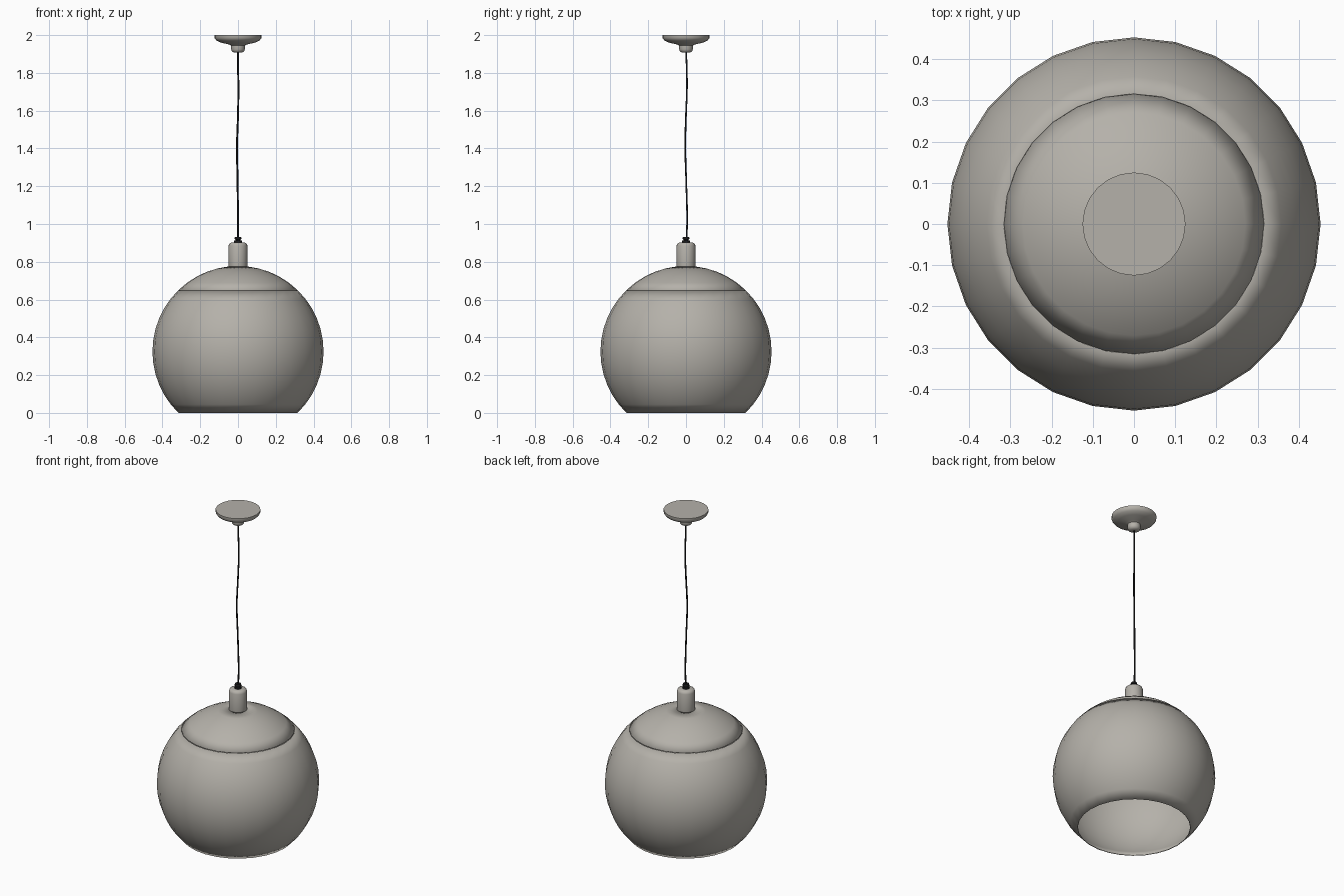
import bpy, math

cube = bpy.data.objects.get("Cube")
if cube:
    bpy.data.objects.remove(cube, do_unlink=True)


def material(name, rgb):
    m = bpy.data.materials.new(name)
    m.use_nodes = True
    colour = (*rgb, 1)
    m.diffuse_color = colour
    m.node_tree.nodes["Principled BSDF"].inputs["Base Color"].default_value = colour
    return m


GREY = material("warm grey", (0.46, 0.44, 0.40))
BLACK = material("black", (0.012, 0.012, 0.013))


def finish(obj, mat, angle=40):
    obj.data.materials.append(mat)
    bpy.context.collection.objects.link(obj)
    bpy.ops.object.select_all(action="DESELECT")
    obj.select_set(True)
    bpy.context.view_layer.objects.active = obj
    if obj.type == "MESH":
        bpy.ops.object.shade_smooth_by_angle(angle=math.radians(angle))
    return obj


def lathe(name, profile, mat, sides=28, caps=True):
    """Turn (radius, z) points, listed bottom to top, about the z axis."""
    verts = [(r * math.cos(2 * math.pi * i / sides), r * math.sin(2 * math.pi * i / sides), z)
             for r, z in profile for i in range(sides)]
    faces = []
    for k in range(len(profile) - 1):
        a, b = k * sides, (k + 1) * sides
        for i in range(sides):
            j = (i + 1) % sides
            faces.append((a + i, a + j, b + j, b + i))
    if caps:
        faces.append(tuple(reversed(range(sides))))
        faces.append(tuple(range(len(verts) - sides, len(verts))))
    mesh = bpy.data.meshes.new(name)
    mesh.from_pydata(verts, [], faces)
    return finish(bpy.data.objects.new(name, mesh), mat)


def globe_arc(z0, z1, steps, radius=0.453, centre=0.325):
    """Profile points on the globe between two heights."""
    t0, t1 = (math.asin((z - centre) / radius) for z in (z0, z1))
    angles = [t0 + (t1 - t0) * i / steps for i in range(steps + 1)]
    return [(radius * math.cos(t), centre + radius * math.sin(t)) for t in angles]


# Globe shade, open below, with a separate crown
for name, arc in (("shade_globe", globe_arc(0, 0.648, 12)),
                  ("shade_crown", globe_arc(0.65, 0.775, 5))):
    shell = lathe(name, arc, GREY, caps=False)
    solid = shell.modifiers.new("thickness", "SOLIDIFY")
    solid.thickness = 0.004
    solid.offset = -1

# Lamp socket on the crown
lathe("socket", [(0.048, 0.755), (0.05, 0.765), (0.05, 0.885),
                 (0.046, 0.896), (0.036, 0.902)], GREY, 24)

# Cord grip
lathe("cord_grip", [(0.02, 0.9), (0.02, 0.912), (0.014, 0.914),
                    (0.014, 0.918), (0.019, 0.92), (0.017, 0.93)], BLACK, 12)

# Ceiling canopy with its stepped neck
lathe("ceiling_canopy", [(0.02, 1.907), (0.032, 1.914), (0.036, 1.925), (0.036, 1.945),
                         (0.05, 1.951), (0.09, 1.96), (0.115, 1.972),
                         (0.125, 1.985), (0.125, 2.0)], GREY, 24)

# Slightly wavy hanging cord
path = [(0, 0.003, 0.92), (0, 0.006, 1.02), (-0.002, 0.002, 1.2), (-0.005, -0.004, 1.42),
        (0, 0, 1.58), (0.002, 0.005, 1.72), (0, 0.003, 1.85), (0, 0, 1.92)]
curve = bpy.data.curves.new("cord", "CURVE")
curve.dimensions = "3D"
curve.bevel_depth = 0.005
curve.bevel_resolution = 1
curve.use_fill_caps = True
spline = curve.splines.new("BEZIER")
spline.bezier_points.add(len(path) - 1)
for point, co in zip(spline.bezier_points, path):
    point.co = co
    point.handle_left_type = point.handle_right_type = "AUTO"
finish(bpy.data.objects.new("cord", curve), BLACK)
